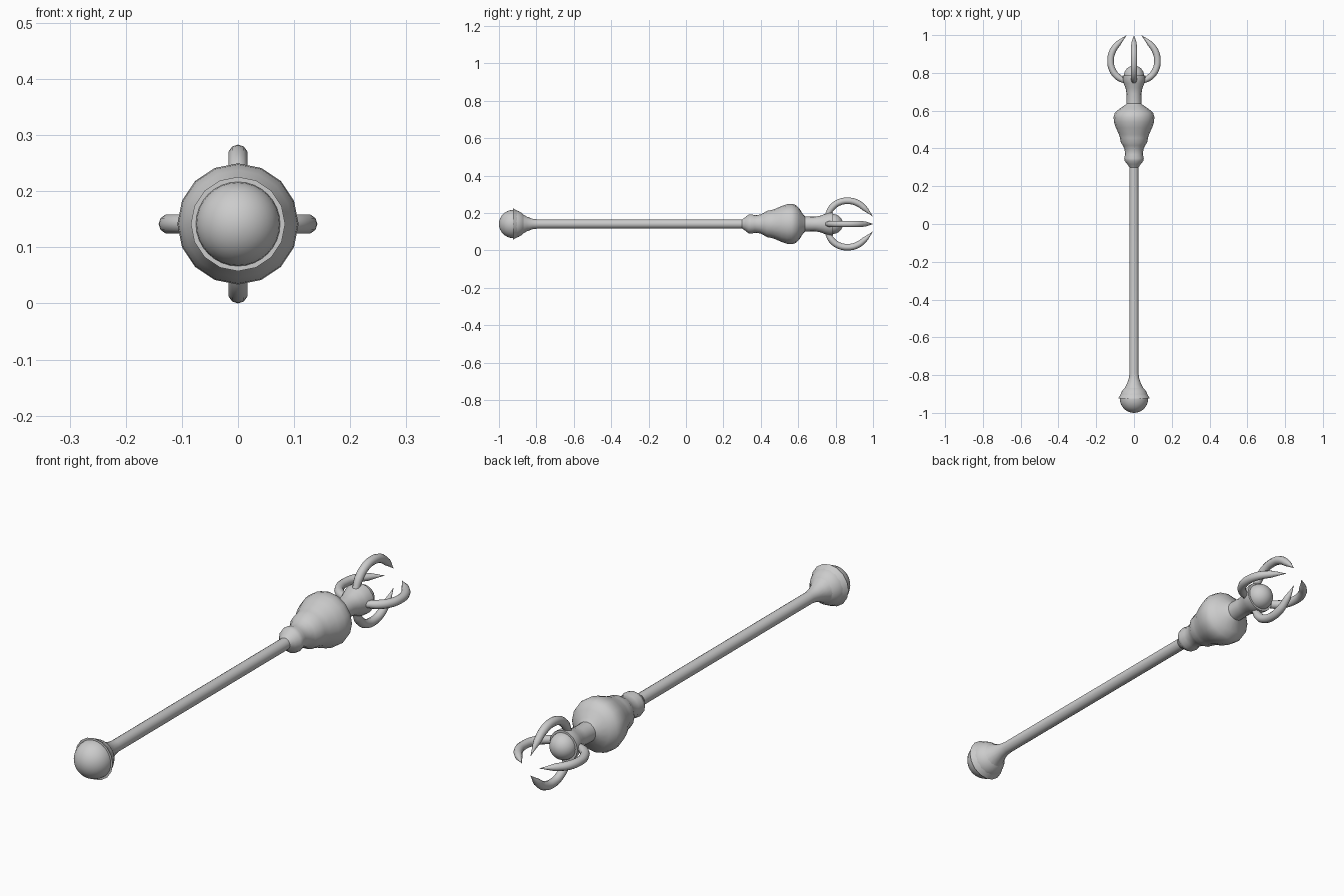
import bpy, bmesh, math
from mathutils import Matrix

if "Cube" in bpy.data.objects:
    bpy.data.objects.remove(bpy.data.objects["Cube"])

CZ = 0.1415   # height of the long axis
SIDES = 16


def finish(name, mesh, angle=40):
    ob = bpy.data.objects.new(name, mesh)
    bpy.context.collection.objects.link(ob)
    bpy.ops.object.select_all(action='DESELECT')
    ob.select_set(True)
    bpy.context.view_layer.objects.active = ob
    bpy.ops.object.shade_smooth_by_angle(angle=math.radians(angle))
    return ob


def lathe(name, profile):
    """Turn (y, radius) pairs about the long axis, with flat end caps."""
    bm = bmesh.new()
    rings = []
    for y, r in profile:
        rings.append([bm.verts.new((r * math.cos(2 * math.pi * i / SIDES), y,
                                    CZ + r * math.sin(2 * math.pi * i / SIDES)))
                      for i in range(SIDES)])
    for a, b in zip(rings, rings[1:]):
        for i in range(SIDES):
            j = (i + 1) % SIDES
            bm.faces.new((a[i], a[j], b[j], b[i]))
    bm.faces.new(rings[0])
    bm.faces.new(rings[-1])
    bmesh.ops.recalc_face_normals(bm, faces=bm.faces)
    mesh = bpy.data.meshes.new(name)
    bm.to_mesh(mesh)
    bm.free()
    return finish(name, mesh)


def ball(name, y, r):
    bm = bmesh.new()
    m = Matrix.Translation((0, y, CZ)) @ Matrix.Rotation(math.pi / 2, 4, 'X')
    bmesh.ops.create_uvsphere(bm, u_segments=32, v_segments=16, radius=r, matrix=m)
    mesh = bpy.data.meshes.new(name)
    bm.to_mesh(mesh)
    bm.free()
    return finish(name, mesh)


# Shaft with flared foot
lathe("shaft", [(-0.925, 0.084), (-0.905, 0.073), (-0.88, 0.056), (-0.85, 0.039),
                (-0.82, 0.028), (-0.79, 0.024), (0.32, 0.024)])
ball("pommel_ball", -0.925, 0.075)

# Turned head: collar, step, bulb, neck and cup
lathe("head", [(0.30, 0.024), (0.317, 0.036), (0.333, 0.049), (0.348, 0.052),
               (0.368, 0.047), (0.395, 0.050), (0.415, 0.059), (0.432, 0.070),
               (0.455, 0.074), (0.475, 0.080), (0.51, 0.096), (0.54, 0.106),
               (0.565, 0.108), (0.587, 0.102), (0.608, 0.080), (0.625, 0.053),
               (0.637, 0.040), (0.69, 0.039), (0.72, 0.045), (0.745, 0.055),
               (0.768, 0.062), (0.787, 0.062)])
ball("head_ball", 0.786, 0.053)

# Four curved claws: (distance from axis, y, thickness factor)
path = [(0.048, 0.757, 0.8), (0.085, 0.778, 1), (0.114, 0.815, 1), (0.124, 0.865, 1),
        (0.113, 0.915, 1), (0.084, 0.955, 0.85), (0.040, 0.999, 0.03)]
curve = bpy.data.curves.new("claw_path", 'CURVE')
curve.dimensions = '3D'
curve.bevel_depth = 0.0175
curve.bevel_resolution = 3
curve.resolution_u = 5
curve.use_fill_caps = True
spline = curve.splines.new('BEZIER')
spline.bezier_points.add(len(path) - 1)
for p, (r, y, t) in zip(spline.bezier_points, path):
    p.co = (r, y, 0)
    p.radius = t
    p.handle_left_type = p.handle_right_type = 'AUTO'
guide = bpy.data.objects.new("claw_guide", curve)
bpy.context.collection.objects.link(guide)
bpy.context.view_layer.update()
deps = bpy.context.evaluated_depsgraph_get()
claw_mesh = bpy.data.meshes.new_from_object(guide.evaluated_get(deps))
bpy.data.objects.remove(guide)
for k in range(4):
    mesh = claw_mesh.copy()
    mesh.transform(Matrix.Translation((0, 0, CZ)) @ Matrix.Rotation(k * math.pi / 2, 4, 'Y'))
    finish("claw_%d" % (k + 1), mesh)
